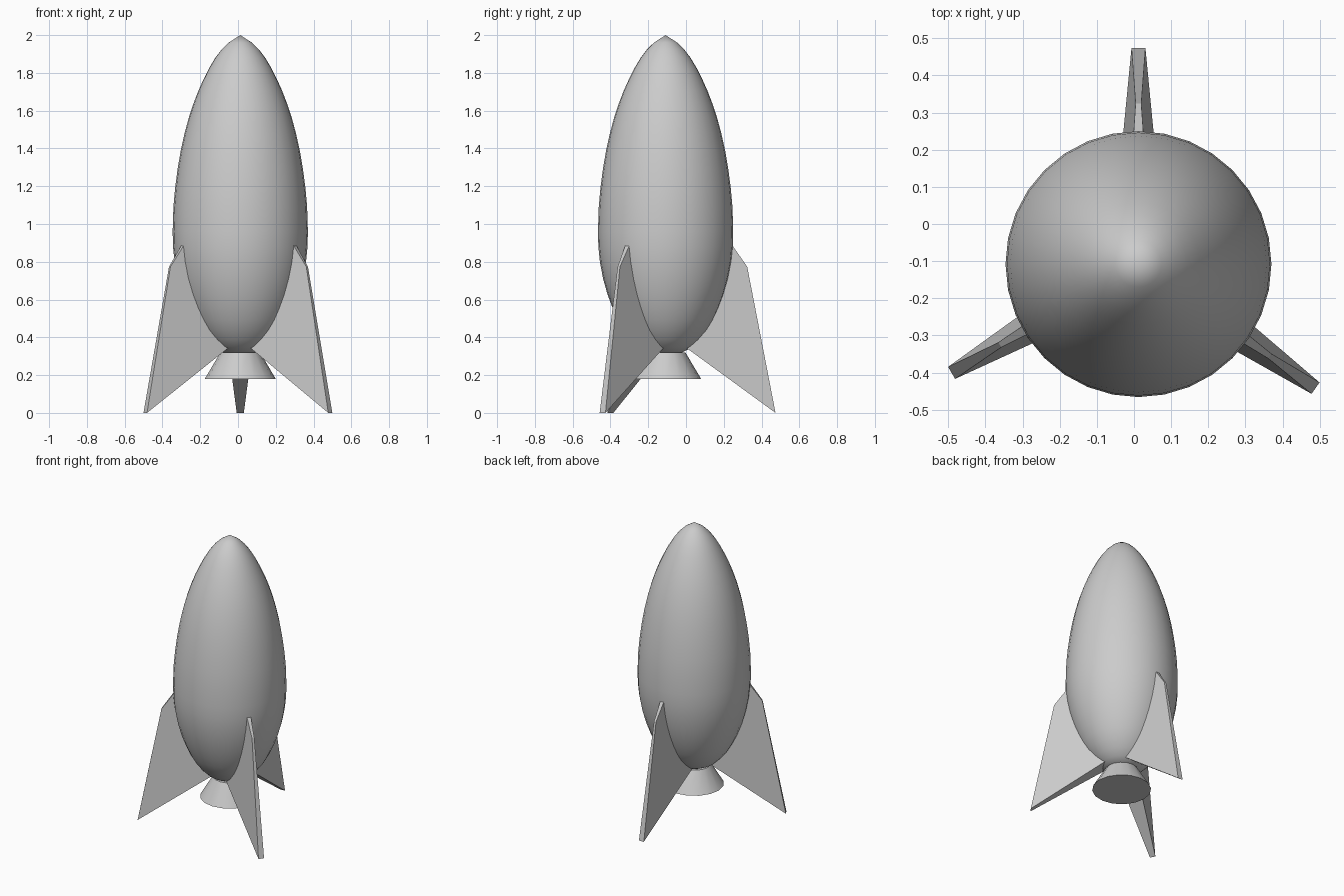
import bpy, bmesh, math
from mathutils import Matrix, Vector

if "Cube" in bpy.data.objects:
    bpy.data.objects.remove(bpy.data.objects["Cube"], do_unlink=True)

AXIS = Vector((0.012, -0.108, 0))   # centre line of the rocket

grey = bpy.data.materials.new("plain_grey")
grey.use_nodes = True
grey.diffuse_color = (0.6, 0.6, 0.6, 1)
grey.node_tree.nodes["Principled BSDF"].inputs["Base Color"].default_value = (0.6, 0.6, 0.6, 1)


def finish(name, bm):
    """Turn a bmesh into an object standing on the rocket's axis."""
    bmesh.ops.recalc_face_normals(bm, faces=bm.faces)
    mesh = bpy.data.meshes.new(name)
    bm.to_mesh(mesh)
    bm.free()
    mesh.materials.append(grey)
    obj = bpy.data.objects.new(name, mesh)
    obj.location = AXIS
    bpy.context.collection.objects.link(obj)
    return obj


def lathe(name, profile, sides, smooth_angle):
    """Closed turned solid from (radius, height) points; radius 0 makes a tip."""
    bm = bmesh.new()
    rings = []
    for r, z in profile:
        n = sides if r > 0 else 1
        rings.append([bm.verts.new((r * math.cos(math.tau * i / sides),
                                    r * math.sin(math.tau * i / sides), z)) for i in range(n)])
    for a, b in zip(rings, rings[1:]):
        for i in range(sides):
            j = (i + 1) % sides
            bm.faces.new([a[i], a[j], b[0]] if len(b) == 1 else [a[i], a[j], b[j], b[i]])
    for ring in (rings[0], rings[-1]):
        if len(ring) > 1:
            bm.faces.new(ring)
    obj = finish(name, bm)
    bpy.ops.object.select_all(action='DESELECT')
    obj.select_set(True)
    bpy.context.view_layer.objects.active = obj
    bpy.ops.object.shade_smooth_by_angle(angle=math.radians(smooth_angle))
    return obj


# Pointed egg-shaped hull
lathe("hull", [(0.085, 0.318), (0.14, 0.348), (0.18, 0.387), (0.22, 0.437), (0.252, 0.492),
               (0.28, 0.553), (0.307, 0.625), (0.331, 0.71), (0.348, 0.80), (0.356, 0.88),
               (0.358, 0.96), (0.354, 1.09), (0.345, 1.19), (0.332, 1.29), (0.315, 1.39),
               (0.295, 1.48), (0.272, 1.565), (0.247, 1.64), (0.222, 1.705), (0.195, 1.765),
               (0.165, 1.825), (0.132, 1.88), (0.098, 1.925), (0.062, 1.96), (0, 2.0)], 32, 40)

# Flared engine nozzle
lathe("nozzle", [(0.188, 0.18), (0.105, 0.32)], 16, 30)


def fin(name, degrees):
    """Tapered fin, thin at its leading edge and thick at its root."""
    outline = [(0.30, 0.963), (0.432, 0.774), (0.582, 0.005), (0.08, 0.366)]
    bm = bmesh.new()
    sides = []
    for s in (-1, 1):
        sides.append([])
        for r, z in outline:
            width = 0.016 - 0.25 * (r - 0.429) - 0.0776 * (z - 0.774)
            sides[-1].append(bm.verts.new((r, s * width / 2, z)))
    a, b = sides
    bm.faces.new(a)
    bm.faces.new(b)
    for i in range(4):
        j = (i + 1) % 4
        bm.faces.new([a[i], a[j], b[j], b[i]])
    bm.transform(Matrix.Translation((0, 0, -0.005 + 0.005)))
    bm.transform(Matrix.Rotation(math.radians(degrees), 4, 'Z'))
    # Feet rest on the ground
    for v in bm.verts:
        if v.co.z < 0.01:
            v.co.z = 0
    return finish(name, bm)


fin("back_fin", 90)
fin("front_right_fin", 210.2)
fin("front_left_fin", -35)
